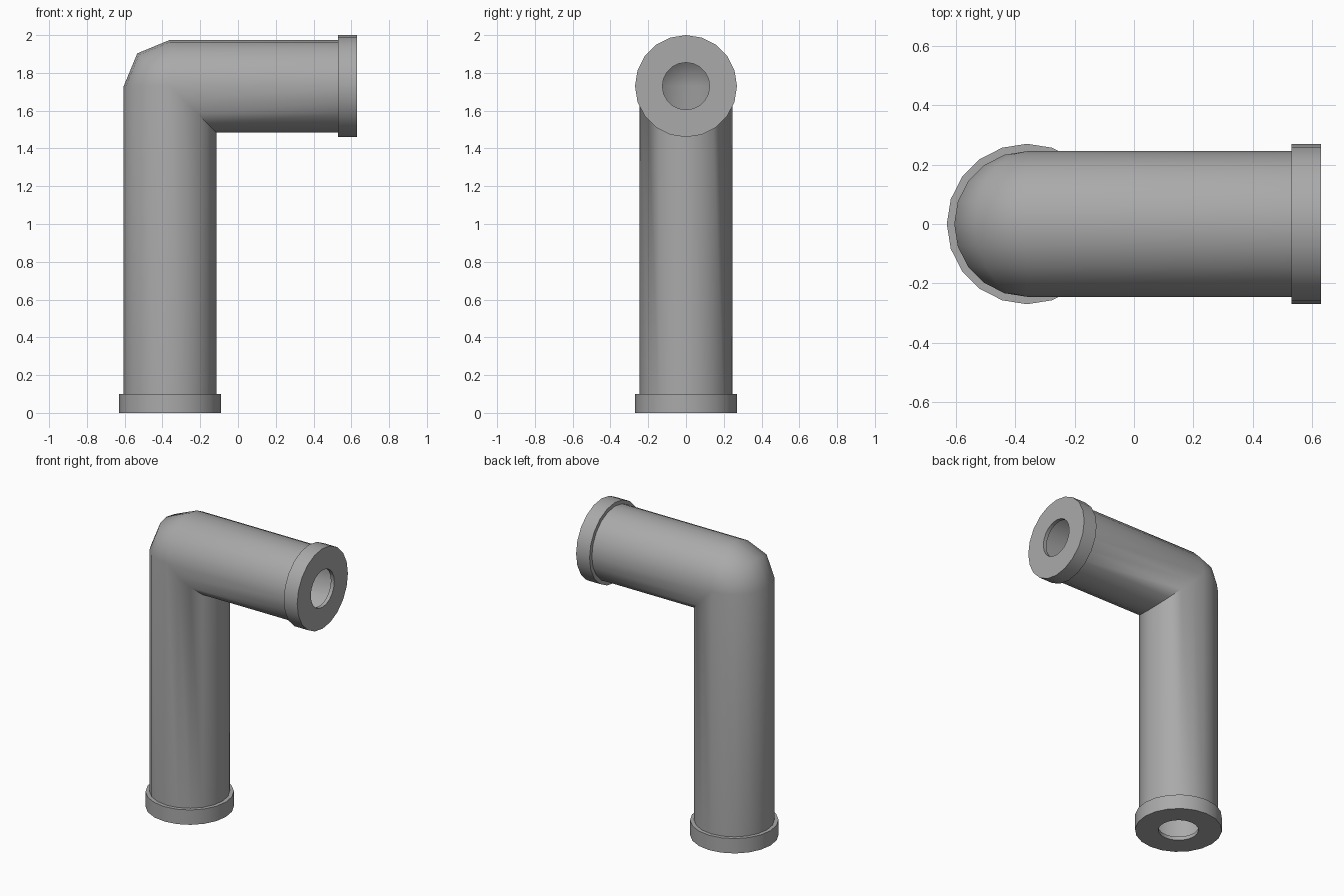
import bpy, bmesh, math
from mathutils import Vector, Matrix

cube = bpy.data.objects.get("Cube")
if cube:
    bpy.data.objects.remove(cube, do_unlink=True)

SIDES = 20
AXIS_X, AXIS_Z = -0.36, 1.73      # where the two pipe axes meet
END_X = 0.63                      # open end of the horizontal arm
R_PIPE, R_INNER, R_COLLAR, R_BORE = 0.245, 0.22, 0.27, 0.125
LIP, COLLAR_H = 0.025, 0.10

grey = bpy.data.materials.new("pipe_grey")
grey.use_nodes = True
colour = (0.4, 0.4, 0.4, 1)
grey.diffuse_color = colour
grey.node_tree.nodes["Principled BSDF"].inputs["Base Color"].default_value = colour


def circle(r):
    """Offsets (u, y): u points to the outside of the bend."""
    step = math.tau / SIDES
    return [(r * math.cos(i * step), r * math.sin(i * step)) for i in range(SIDES)]


def build(name, rings, angle):
    """Skin a closed loop of rings into a solid object."""
    bm = bmesh.new()
    loops = [[bm.verts.new(p) for p in ring] for ring in rings]
    for a, b in zip(loops, loops[1:] + loops[:1]):
        for i in range(SIDES):
            j = (i + 1) % SIDES
            bm.faces.new((a[i], a[j], b[j], b[i]))
    bmesh.ops.remove_doubles(bm, verts=bm.verts[:], dist=0.0001)
    bmesh.ops.recalc_face_normals(bm, faces=bm.faces[:])
    mesh = bpy.data.meshes.new(name)
    bm.to_mesh(mesh)
    bm.free()
    mesh.materials.append(grey)
    obj = bpy.data.objects.new(name, mesh)
    bpy.context.collection.objects.link(obj)
    bpy.ops.object.select_all(action='DESELECT')
    obj.select_set(True)
    bpy.context.view_layer.objects.active = obj
    bpy.ops.object.shade_smooth_by_angle(angle=math.radians(angle))
    return obj


def pipe_rings(r):
    """Upright leg, elbow rounded outside and mitred inside, then the arm."""
    pts = circle(r)
    rings = [[Vector((AXIS_X - u, y, LIP)) for u, y in pts]]
    for t in (0, math.pi / 4, math.pi / 2):
        rings.append([Vector((AXIS_X - u * (math.cos(t) if u > 0 else 1), y,
                              AXIS_Z + u * (math.sin(t) if u > 0 else 1)))
                      for u, y in pts])
    rings.append([Vector((END_X - LIP, y, AXIS_Z + u)) for u, y in pts])
    return rings


# Hollow bent pipe
build("bent_pipe", pipe_rings(R_PIPE) + pipe_rings(R_INNER)[::-1], 50)

# End collars: a band round the pipe with a holed end plate
R_SEAT = (R_PIPE + R_INNER) / 2
profile = [(R_SEAT, COLLAR_H), (R_COLLAR, COLLAR_H), (R_COLLAR, 0),
           (R_BORE, 0), (R_BORE, LIP), (R_SEAT, LIP)]
collar = [[Vector((u, y, h)) for u, y in circle(r)] for r, h in profile]
base_place = Matrix.Translation((AXIS_X, 0, 0))
arm_place = Matrix.Translation((END_X, 0, AXIS_Z)) @ Matrix.Rotation(-math.pi / 2, 4, 'Y')
for name, place in (("base_collar", base_place), ("arm_collar", arm_place)):
    build(name, [[place @ p for p in ring] for ring in collar], 40)
